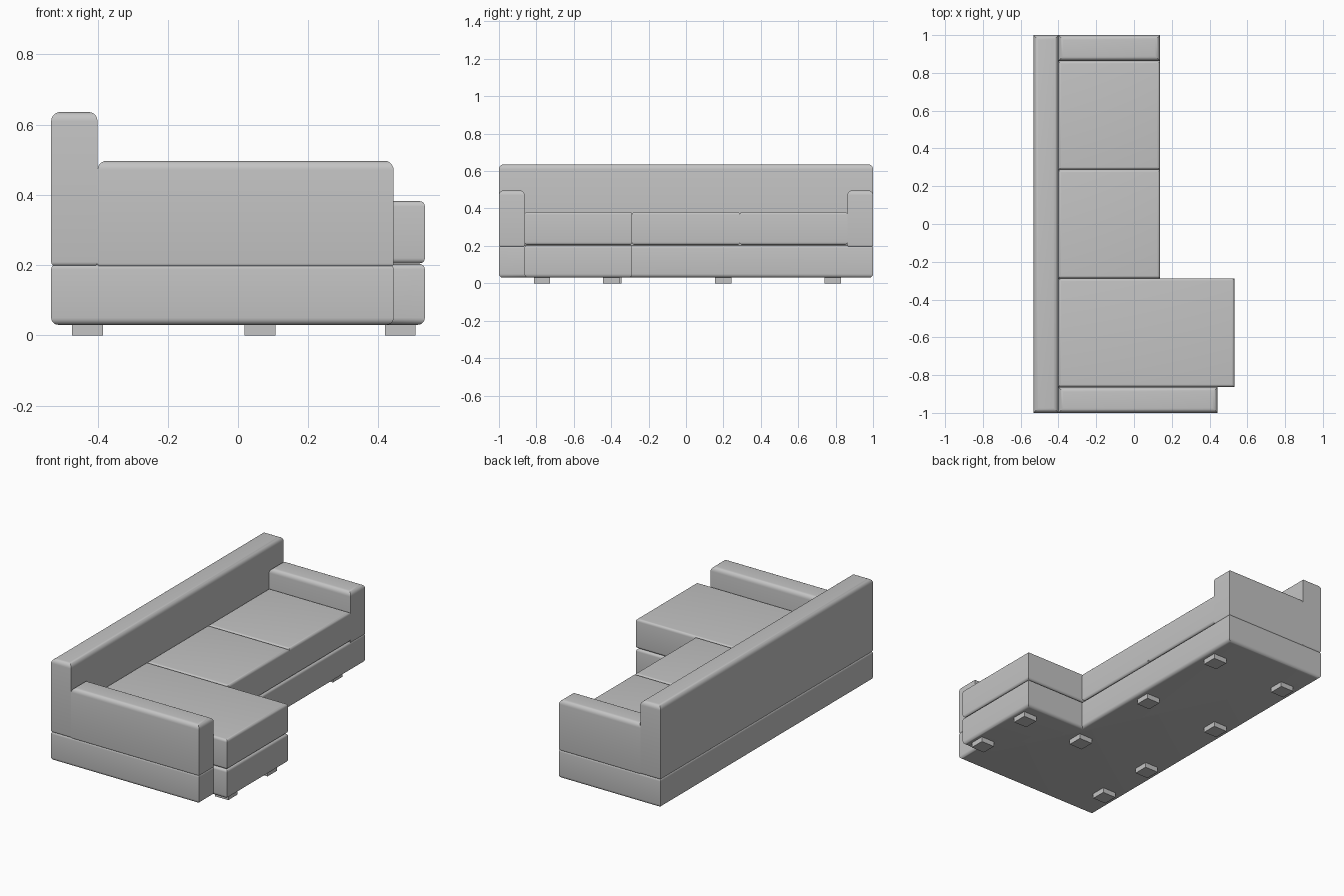
import bpy
import bmesh

default = bpy.data.objects.get("Cube")
if default:
    bpy.data.objects.remove(default, do_unlink=True)

# One grey fabric colour for the whole sofa
GREY = (0.55, 0.55, 0.55, 1.0)
fabric = bpy.data.materials.new("grey_fabric")
fabric.use_nodes = True
fabric.diffuse_color = GREY
bsdf = next(n for n in fabric.node_tree.nodes if n.type == "BSDF_PRINCIPLED")
bsdf.inputs["Base Color"].default_value = GREY


def slab(name, outline, bottom, top, round_top=0.0, round_bottom=0.0):
    """Extrude a plan outline and round its top and bottom rims."""
    bm = bmesh.new()
    base = bm.faces.new([bm.verts.new((x, y, bottom)) for x, y in outline])
    result = bmesh.ops.extrude_face_region(bm, geom=[base], use_keep_orig=True)
    raised = [v for v in result["geom"] if isinstance(v, bmesh.types.BMVert)]
    bmesh.ops.translate(bm, verts=raised, vec=(0, 0, top - bottom))
    bmesh.ops.recalc_face_normals(bm, faces=bm.faces[:])
    for level, radius in ((top, round_top), (bottom, round_bottom)):
        if radius:
            rim = [e for e in bm.edges
                   if all(abs(v.co.z - level) < 1e-5 for v in e.verts)]
            bmesh.ops.bevel(bm, geom=rim, offset=radius, segments=5,
                            profile=0.5, affect="EDGES")
    mesh = bpy.data.meshes.new(name)
    bm.to_mesh(mesh)
    bm.free()
    mesh.materials.append(fabric)
    obj = bpy.data.objects.new(name, mesh)
    bpy.context.collection.objects.link(obj)
    if round_top or round_bottom:
        bpy.ops.object.select_all(action="DESELECT")
        obj.select_set(True)
        bpy.context.view_layer.objects.active = obj
        bpy.ops.object.shade_smooth_by_angle(angle=0.6)
    return obj


def rect(x0, x1, y0, y1):
    return [(x0, y0), (x1, y0), (x1, y1), (x0, y1)]


# Main plan lines
BACK, SEAT_BACK = -0.532, -0.4
SHORT, ARM_END, CHAISE = 0.138, 0.443, 0.532
ARM_IN, SPLIT = 0.863, 0.288

# Stepped base under the whole sofa
slab("base",
     [(BACK, -1), (ARM_END, -1), (ARM_END, -ARM_IN), (CHAISE, -ARM_IN),
      (CHAISE, -SPLIT), (SHORT, -SPLIT), (SHORT, 1), (BACK, 1)],
     0.03, 0.203, 0.015, 0.02)

# Backrest and arms
slab("backrest", rect(BACK, SEAT_BACK, -1, 1), 0.197, 0.636, 0.026, 0.012)
slab("front_arm", rect(SEAT_BACK, ARM_END, -1, -ARM_IN), 0.195, 0.497, 0.026, 0.01)
slab("rear_arm", rect(SEAT_BACK, SHORT, ARM_IN, 1), 0.195, 0.497, 0.026, 0.01)

# Seat cushions
for name, front, y0, y1 in (("chaise_cushion", CHAISE, -ARM_IN, -SPLIT),
                            ("middle_cushion", SHORT, -SPLIT, SPLIT),
                            ("rear_cushion", SHORT, SPLIT, ARM_IN)):
    slab(name, rect(SEAT_BACK, front, y0, y1), 0.205, 0.382, 0.015, 0.015)

# Square feet in three rows
HALF = 0.044
for row, x, spots in (("back", -0.428, (-0.77, -0.4, 0.2, 0.785)),
                      ("middle", 0.063, (-0.39, 0.2, 0.785)),
                      ("chaise", 0.462, (-0.77, -0.4))):
    for i, y in enumerate(spots):
        slab(f"{row}_foot_{i + 1}", rect(x - HALF, x + HALF, y - HALF, y + HALF),
             0.0, 0.035)
